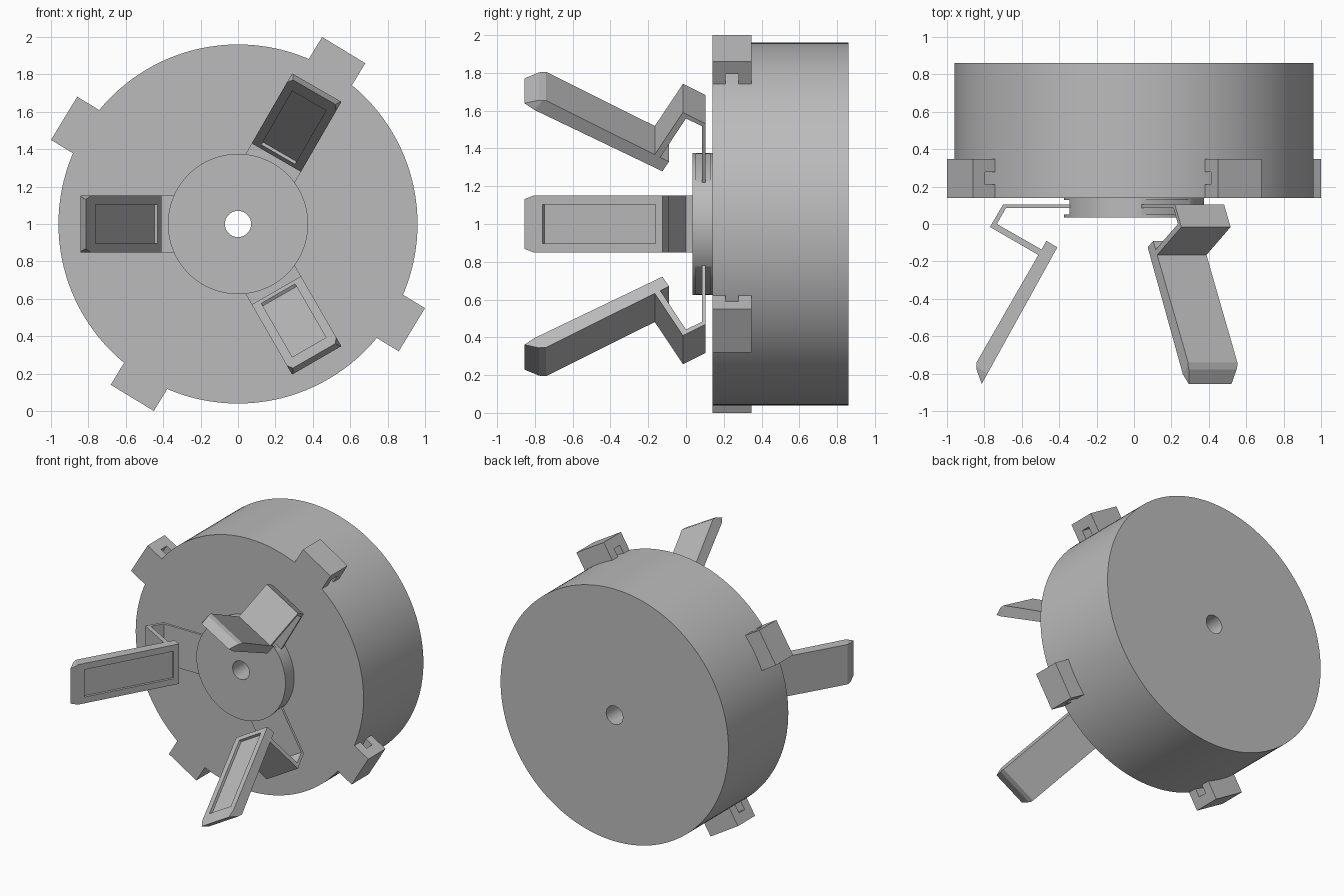
import bpy, bmesh, math
from mathutils import Vector, Matrix

cube = bpy.data.objects.get("Cube")
if cube:
    bpy.data.objects.remove(cube, do_unlink=True)

CENTRE = Vector((0, 0, 1.0))
grey = bpy.data.materials.new("plain_grey")
grey.use_nodes = True
grey.diffuse_color = (0.5, 0.5, 0.5, 1)
grey.node_tree.nodes["Principled BSDF"].inputs["Base Color"].default_value = (0.5, 0.5, 0.5, 1)


def make(name, bm):
    bmesh.ops.recalc_face_normals(bm, faces=bm.faces)
    mesh = bpy.data.meshes.new(name)
    bm.to_mesh(mesh)
    bm.free()
    mesh.materials.append(grey)
    ob = bpy.data.objects.new(name, mesh)
    bpy.context.collection.objects.link(ob)
    return ob


def frame(degrees):
    """Local axes (radius, depth, width) turned about the main axis."""
    a = math.radians(degrees)
    c, s = math.cos(a), math.sin(a)
    return Matrix(((c, 0, -s, 0), (0, 1, 0, 0), (s, 0, c, CENTRE.z), (0, 0, 0, 1)))


def prism(bm, profile, half):
    """Extrude a (radius, depth) profile across the width."""
    face = bm.faces.new([bm.verts.new((r, y, -half)) for r, y in profile])
    out = bmesh.ops.extrude_face_region(bm, geom=[face])
    verts = [v for v in out["geom"] if isinstance(v, bmesh.types.BMVert)]
    bmesh.ops.translate(bm, verts=verts, vec=(0, 0, 2 * half))


def lathe(name, radius, hole, y0, y1, n=128):
    """Ring-shaped disc along the depth axis."""
    bm = bmesh.new()
    rings = []
    for r, y in ((hole, y0), (radius, y0), (radius, y1), (hole, y1)):
        rings.append([bm.verts.new(CENTRE + Vector((r * math.cos(k * math.tau / n), y,
                      r * math.sin(k * math.tau / n)))) for k in range(n)])
    for i in range(4):
        a, b = rings[i], rings[(i + 1) % 4]
        for k in range(n):
            j = (k + 1) % n
            bm.faces.new((a[k], a[j], b[j], b[k]))
    return make(name, bm)


def box_profile(r0, r1, y0, y1):
    return [(r0, y0), (r1, y0), (r1, y1), (r0, y1)]


def cut(target, cutter):
    cutter.hide_render = True
    mod = target.modifiers.new("cut", "BOOLEAN")
    mod.operation = "DIFFERENCE"
    mod.solver = "EXACT"
    mod.object = cutter
    bpy.context.view_layer.objects.active = target
    bpy.ops.object.modifier_apply(modifier=mod.name)
    bpy.data.objects.remove(cutter, do_unlink=True)


def smooth(ob):
    bpy.ops.object.select_all(action="DESELECT")
    ob.select_set(True)
    bpy.context.view_layer.objects.active = ob
    bpy.ops.object.shade_smooth_by_angle(angle=math.radians(30))


# Drum and hub
drum = lathe("drum", 0.96, 0.07, 0.14, 0.86)
hub = lathe("hub", 0.375, 0.07, 0.035, 0.14)

ARMS = {"right": 180, "upper_left": 60, "lower_left": -60}
HALF = 0.152

# Slots in the hub for the arms
for angle in ARMS.values():
    bm = bmesh.new()
    prism(bm, box_profile(0.345, 0.5, 0.052, 0.128), HALF)
    slot = make("hub_slot", bm)
    slot.data.transform(frame(angle))
    cut(hub, slot)
smooth(drum)
smooth(hub)

# Bent links and recessed blades
LINK = [(0.33, 0.104), (0.70, 0.104), (0.77, -0.016), (0.50, -0.172),
        (0.485, -0.142), (0.733, 0.0), (0.685, 0.085), (0.33, 0.085)]
BLADE = [(0.468, -0.09), (0.842, -0.74), (0.842, -0.778), (0.814, -0.855), (0.41, -0.125)]

for side, angle in ARMS.items():
    bm = bmesh.new()
    prism(bm, LINK, HALF)
    link = make(side + "_arm_link", bm)
    link.data.transform(frame(angle))

    bm = bmesh.new()
    prism(bm, BLADE, HALF)
    # Chamfered tip corners
    for s in (1, -1):
        p = [Vector((0.814, -0.855, s * (HALF - 0.02))), Vector((0.785, -0.802, s * HALF)),
             Vector((0.842, -0.76, s * HALF))]
        n = (p[1] - p[0]).cross(p[2] - p[0])
        if n.z * s < 0:
            n.negate()
        geom = bm.verts[:] + bm.edges[:] + bm.faces[:]
        res = bmesh.ops.bisect_plane(bm, geom=geom, plane_co=p[0], plane_no=n, clear_outer=True)
        edges = [e for e in res["geom_cut"] if isinstance(e, bmesh.types.BMEdge)]
        bmesh.ops.holes_fill(bm, edges=edges)
    blade = make(side + "_arm_blade", bm)

    # Shallow rectangular recess in the inner face
    start, end = Vector((0.43, -0.16)), Vector((0.762, -0.758))
    along = (end - start).normalized()
    out = Vector((-along.y, along.x)) * 0.018
    if out.x > 0:
        out.negate()
    bm = bmesh.new()
    prism(bm, [start + out * 2, end + out * 2, end - out, start - out], 0.104)
    cut(blade, make("blade_recess", bm))
    blade.data.transform(frame(angle))

# Four rim lugs with a slot beneath each
for i in range(4):
    bm = bmesh.new()
    prism(bm, box_profile(0.93, 1.088, 0.14, 0.347), 0.135)
    lug = make("rim_lug_%d" % (i + 1), bm)
    bm = bmesh.new()
    prism(bm, box_profile(0.9, 1.013, 0.21, 0.278), 0.2)
    cut(lug, make("lug_slot", bm))
    lug.data.transform(frame(58.7 + 90 * i))
